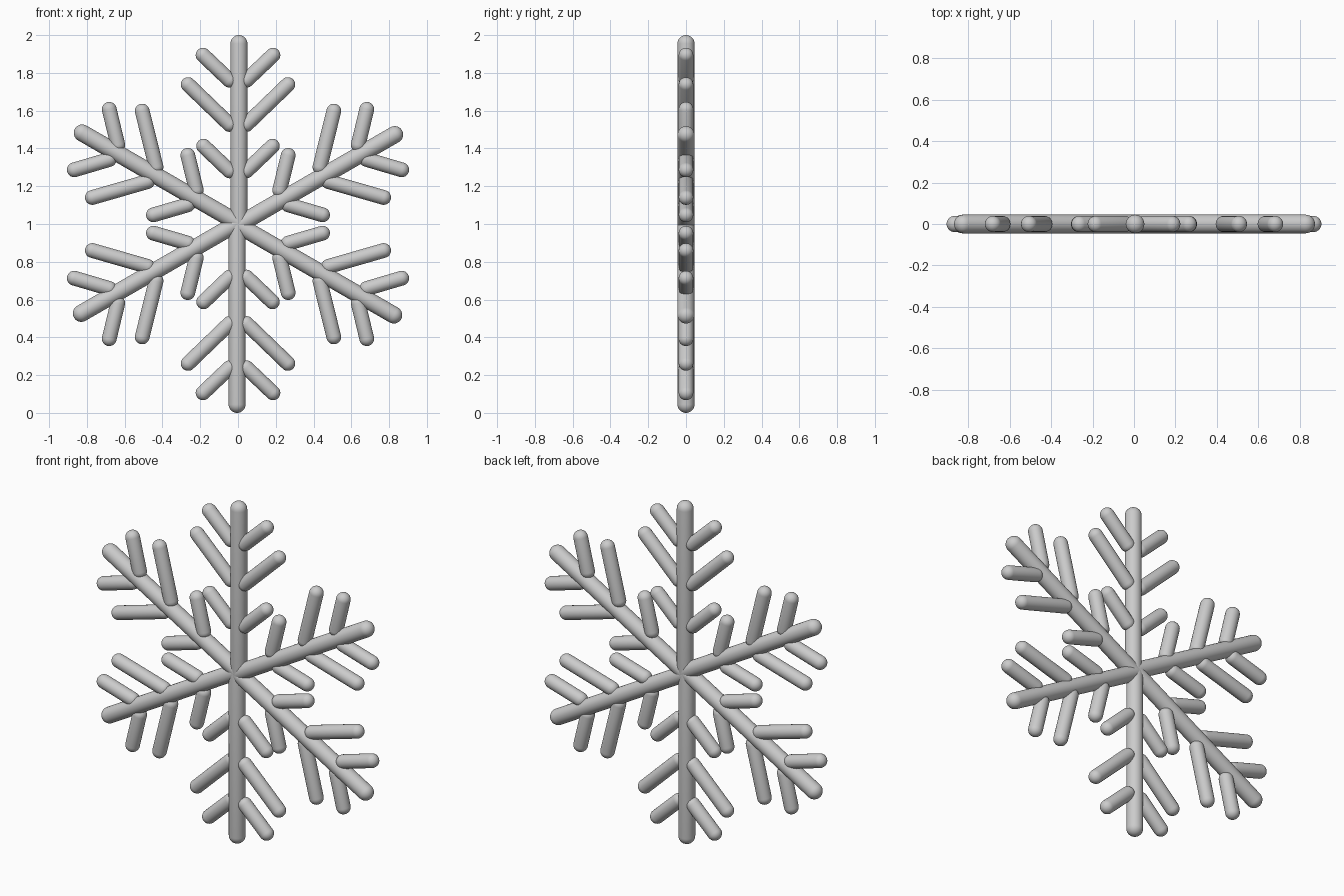
import bpy, bmesh
from math import sin, cos, pi
from mathutils import Vector, Matrix

if "Cube" in bpy.data.objects:
    bpy.data.objects.remove(bpy.data.objects["Cube"])

SEGMENTS, CAP_STEPS = 32, 8


def capsule(name, start, end, radius):
    """Round-ended rod between two points of the xz plane (cap centres)."""
    a, b = Vector((start[0], 0, start[1])), Vector((end[0], 0, end[1]))
    length = (b - a).length
    angles = [-pi / 2 + i * pi / 2 / CAP_STEPS for i in range(CAP_STEPS + 1)]
    profile = [(radius * cos(t), radius * sin(t)) for t in angles]
    profile += [(r, length - z) for r, z in reversed(profile)]

    bm = bmesh.new()
    verts = [bm.verts.new((r, 0, z)) for r, z in profile]
    edges = [bm.edges.new(pair) for pair in zip(verts, verts[1:])]
    bmesh.ops.spin(bm, geom=verts + edges, cent=(0, 0, 0), axis=(0, 0, 1),
                   angle=2 * pi, steps=SEGMENTS)
    bmesh.ops.remove_doubles(bm, verts=bm.verts[:], dist=1e-5)
    bmesh.ops.recalc_face_normals(bm, faces=bm.faces[:])
    turn = Vector((0, 0, 1)).rotation_difference(b - a).to_matrix().to_4x4()
    bm.transform(Matrix.Translation(a) @ turn)
    for f in bm.faces:
        f.smooth = True
    mesh = bpy.data.meshes.new(name)
    bm.to_mesh(mesh)
    bm.free()
    return mesh


# One upright arm: main spar (slightly off axis) and three pairs of branches
parts = [("spar", capsule("spar", (0.005, 0), (0.005, 0.955), 0.045))]
branches = {
    "inner_branch": ((0.045, 0.281), (0.182, 0.412)),
    "middle_branch": ((0.045, 0.527), (0.264, 0.738)),
    "outer_branch": ((0.045, 0.761), (0.185, 0.894)),
}
for name, (base, tip) in branches.items():
    for side, s in (("right", 1), ("left", -1)):
        part = f"{name}_{side}"
        parts.append((part, capsule(part, (s * base[0], base[1]),
                                    (s * tip[0], tip[1]), 0.039)))

# Repeat the arm six times around the centre
for i in range(6):
    for name, mesh in parts:
        obj = bpy.data.objects.new(f"{name}_{i + 1}", mesh)
        obj.location = (0, 0, 1)
        obj.rotation_euler = (0, i * pi / 3, 0)
        bpy.context.collection.objects.link(obj)
